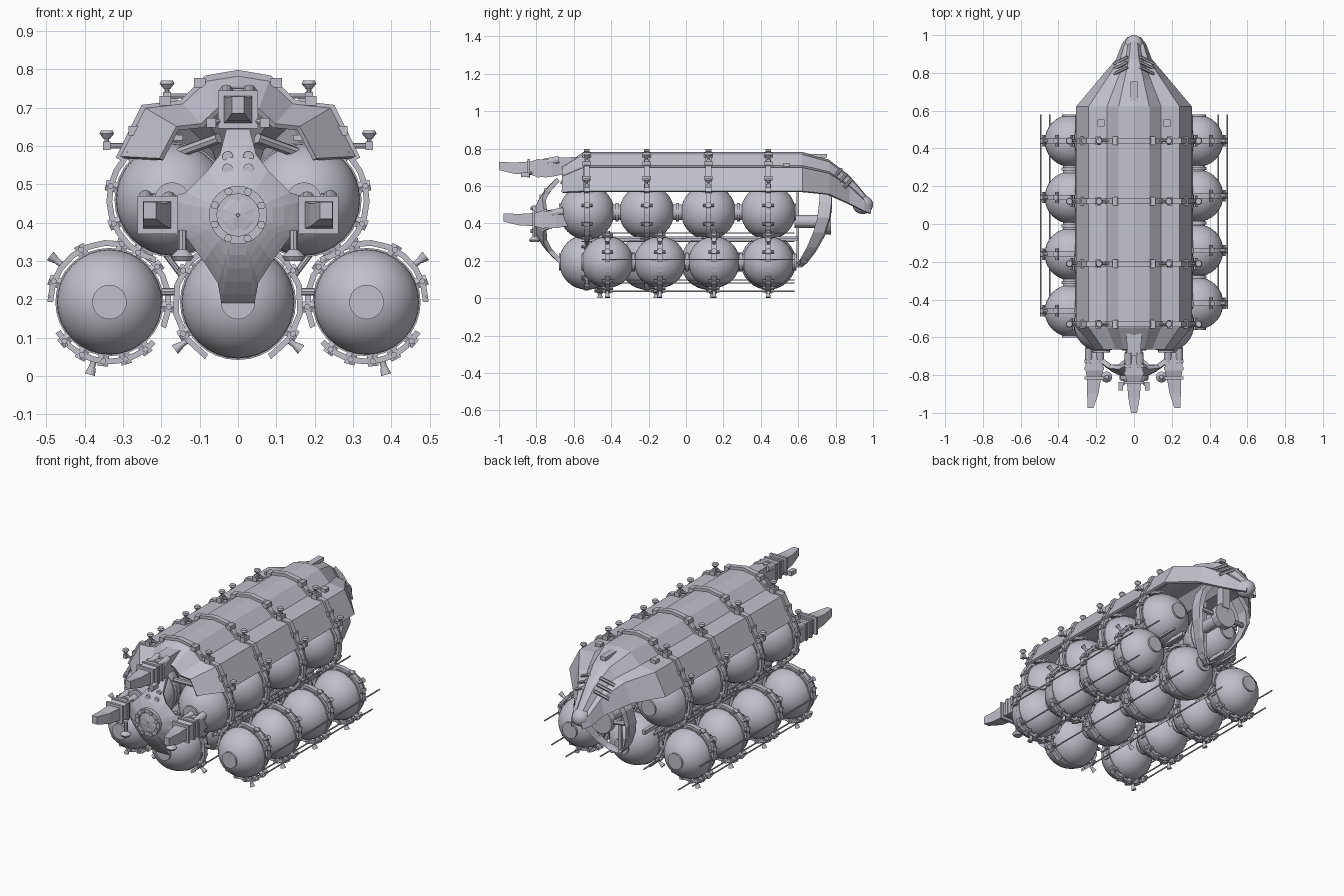
import bpy, bmesh
from math import sin, cos, pi, radians
from mathutils import Vector

cube = bpy.data.objects.get("Cube")
if cube:
    bpy.data.objects.remove(cube, do_unlink=True)

hull_grey = bpy.data.materials.new("hull_grey")
hull_grey.use_nodes = True
GREY = (0.53, 0.53, 0.6, 1)
hull_grey.diffuse_color = GREY
hull_grey.node_tree.nodes["Principled BSDF"].inputs["Base Color"].default_value = GREY


def finish(name, bm, smooth=False, thick=0):
    bmesh.ops.recalc_face_normals(bm, faces=bm.faces)
    mesh = bpy.data.meshes.new(name)
    for f in bm.faces:
        f.smooth = smooth
    bm.to_mesh(mesh)
    bm.free()
    mesh.materials.append(hull_grey)
    ob = bpy.data.objects.new(name, mesh)
    bpy.context.collection.objects.link(ob)
    if thick:
        mod = ob.modifiers.new("thickness", 'SOLIDIFY')
        mod.thickness, mod.offset = thick, 0
    return ob


def loft(name, sections, closed=True, caps=True, thick=0):
    bm = bmesh.new()
    rows = [[bm.verts.new(p) for p in s] for s in sections]
    n = len(rows[0])
    for a, b in zip(rows, rows[1:]):
        for i in range(n if closed else n - 1):
            j = (i + 1) % n
            bm.faces.new((a[i], a[j], b[j], b[i]))
    if caps and closed:
        bm.faces.new(rows[0])
        bm.faces.new(rows[-1])
    return finish(name, bm, thick=thick)


def tube(name, a, b, r, r2=None, n=12):
    a, b = Vector(a), Vector(b)
    r2 = r if r2 is None else r2
    q = (b - a).to_track_quat('Z', 'Y')
    circle = [Vector((cos(2 * pi * i / n), sin(2 * pi * i / n), 0)) for i in range(n)]
    return loft(name, [[p + q @ (c * s) for c in circle] for p, s in ((a, r), (b, r2))])


def box(name, x, y, z, sx, sy, sz):
    return rect_loft(name, [(x, y - sy / 2, z, sx / 2, sz / 2), (x, y + sy / 2, z, sx / 2, sz / 2)])


def rect_loft(name, stations):
    # rectangles across y, bridged along their stations
    return loft(name, [[(x - w, y, z - h), (x + w, y, z - h), (x + w, y, z + h), (x - w, y, z + h)]
                       for x, y, z, w, h in stations])


def arc_ring(name, c, r0, r1, w, start=0, end=360, n=16):
    # flat-sided rectangular ring or arc lying across y
    full = end - start == 360
    secs = []
    for i in range(n + 1):
        t = radians(start + (end - start) * i / n)
        secs.append([(c[0] + r * cos(t), c[1] + y, c[2] + r * sin(t))
                     for r, y in ((r0, -w), (r1, -w), (r1, w), (r0, w))])
    return loft(name, secs, caps=not full)


def sphere(name, c, r, stretch=1):
    bm = bmesh.new()
    bmesh.ops.create_uvsphere(bm, u_segments=32, v_segments=16, radius=r)
    for v in bm.verts:
        x, y, z = v.co
        v.co = (c[0] + x, c[1] + z * stretch, c[2] - y)
    return finish(name, bm, smooth=True)


def polar(c, r, deg):
    return Vector((c[0] + r * cos(radians(deg)), c[1], c[2] + r * sin(radians(deg))))


# Tank rows: centre x, z, radius, y stations, ring arcs, nozzle angles, rail angles
MAIN = (-.53, -.21, .12, .44)
rows = [("centre", 0, .193, .148, MAIN, [(-60, 240)], (217, 323), (215, 325))]
for s, ys, side in ((1, (-.42, -.14, .15, .44), "left"), (-1, (-.46, -.16, .14, .44), "right")):
    m = (lambda a: a) if s == 1 else (lambda a: 180 - a)
    outer_arcs = [(0, 205), (222, 330)] if s == 1 else [(-25, 180), (210, 318)]
    rows.append((side + "_outer", s * .335, .193, .138, ys, outer_arcs,
                 (m(38), m(285)), (m(5), m(278), m(100), m(315))))
    upper_arc = [(-75, 100)] if s == 1 else [(80, 255)]
    rows.append((side + "_upper", s * .172, .46, .147, MAIN, upper_arc, (), (m(290),)))

for name, x, z, r, ys, arcs, nozzles, rails in rows:
    for y in ys:
        c = (x, y, z)
        sphere(name + "_tank", c, r)
        arc_ring(name + "_inner_hoop", c, r - .004, r + .003, .012, n=32)
        for a0, a1 in arcs:
            arc_ring(name + "_ring", c, r + .009, r + .024, .014, a0, a1, 12)
            for k in range(5):
                a = a0 + (a1 - a0) * (k + .5) / 5
                tube(name + "_clamp", polar(c, r, a), polar(c, r + .03, a), .016, n=6)
                tube(name + "_clamp_bolt", polar((x, y - .03, z), r + .017, a),
                     polar((x, y + .03, z), r + .017, a), .008, n=8)
        for a in nozzles:
            tube(name + "_nozzle_stem", polar(c, r + .02, a), polar(c, r + .042, a), .008)
            tube(name + "_nozzle", polar(c, r + .038, a), polar(c, r + .058, a), .009, .014)
    # collars joining neighbours and end caps
    for a, b in zip(ys, ys[1:]):
        tube(name + "_collar", (x, a + r - .015, z), (x, b - r + .015, z), .042, n=20)
        tube(name + "_collar_lip", (x, (a + b) / 2 - .008, z), (x, (a + b) / 2 + .008, z), .05, n=20)
    for y, s in ((ys[0], -1), (ys[-1], 1)):
        tube(name + "_end_cap", (x, y, z), (x, y + s * (r + .002), z), .045, n=24)
    for a in rails:
        p = polar((x, 0, z), r + .02, a)
        tube(name + "_rail", (p.x, ys[0] - .03, p.z), (p.x, .58, p.z), .004, n=6)

# Cross braces and keel beams between rows
for s in (-1, 1):
    box("keel_beam", s * .15, .09, .318, .02, 1.02, .022)
    box("side_beam", s * .215, .09, .325, .012, 1.02, .012)
    for y in MAIN:
        tube("brace", (s * .145, y, .26), (s * .205, y, .34), .008, n=8)
        tube("brace", (s * .16, y, .22), (s * .2, y, .22), .01, n=8)
        tube("brace", (s * .22, y, .32), (s * .27, y, .335), .01, n=8)
box("rear_frame", 0, .597, .37, .02, .014, .4)

# Armoured canopy over the upper tanks
HALF = [(1, 0), (.79, .6), (.47, .65), (.26, .94), (0, 1)]
PROFILE = [(-u, v) for u, v in HALF] + [(u, v) for u, v in HALF[-2::-1]]


def canopy(y, w, low, high):
    return [(u * w, y, low + (high - low) * v) for u, v in PROFILE]


loft("canopy", [canopy(*s) for s in (
    (-.66, .2, .565, .7), (-.545, .3, .57, .775), (.62, .3, .57, .775), (.76, .182, .555, .735),
    (.87, .088, .505, .65), (.95, .058, .465, .555), (.985, .03, .452, .51))], closed=False, thick=.014)
for y in MAIN:
    loft("canopy_band", [canopy(y + d, .31, .565, .788) for d in (-.015, .015)], closed=False, thick=.02)
    for s in (-1, 1):
        # Band latches and mushroom sensors
        for x, z in ((.27, .64), (.19, .718), (.1, .765)):
            box("band_latch", s * x, y, z, .03, .045, .025)
        for x0, x1, z in ((.12, .185, .73), (.295, .342, .6)):
            tube("sensor_arm", (s * x0, y, z), (s * x1, y, z), .007, n=8)
            box("sensor_elbow", s * x1, y, z, .02, .022, .022)
            tube("sensor_stem", (s * x1, y, z), (s * x1, y, z + .025), .006, n=8)
            tube("sensor_cup", (s * x1, y, z + .018), (s * x1, y, z + .032), .008, .019)
            tube("sensor_lid", (s * x1, y, z + .032), (s * x1, y, z + .04), .019, .015)

# Nose details
sphere("nose_cap", (0, .945, .5), .05, 1.1)
box("nose_hatch", 0, .7, .762, .035, .11, .02)
for s in (-1, 1):
    box("canopy_hatch", s * .175, .535, .713, .035, .035, .02)
    for k in range(3):
        y = .81 + k * .027
        tube("nose_slat", (s * .035, y + .02, .69 - k * .028), (s * .105, y - .015, .65 - k * .028), .009, n=6)

# Four-armed dish at the front
ARMS = [(.03, .215), (.045, .15), (.075, .11), (.13, .055), (.19, .04), (.19, -.04),
        (.125, -.06), (.085, -.115), (.05, -.17), (.043, -.22)]
STAR = ARMS + [(-x, z) for x, z in reversed(ARMS)]
CZ = .42
loft("front_dish", [[(x * k, -.805 + 2.6 * k * k * (x * x + z * z), CZ + z * k) for x, z in STAR]
                    for k in (.02, .25, .45, .6, .75, .9, 1)], caps=False, thick=.024)
arc_ring("dock_ring", (0, -.8, CZ), .055, .076, .022, n=24)
tube("dock_plate", (0, -.78, CZ), (0, -.812, CZ), .056, n=24)
for k in range(8):
    p = polar((0, -.82, CZ), .066, k * 45 + 22)
    tube("dock_lug", p, p + Vector((0, -.012, 0)), .011, n=6)
for s in (-1, 1):
    for z in (.54, .572):
        y = -.8 + 2.6 * (z - CZ) ** 2
        tube("dish_port", (s * .027, y + .01, z), (s * .027, y - .02, z), .014, n=16)
    tube("dish_arch", (s * .05, -.66, .62), (s * .16, -.58, .58), .014, n=8)

# Engine pods with blade tips: one above, two at the sides
for name, x, z, y0, lean in (("top", 0, .695, 0, 0), ("left", .21, .42, .025, 1), ("right", -.21, .42, .025, -1)):
    rect_loft(name + "_pod_mount", [(x, -.58, z + .01, .04, .05), (x, -.7 + y0, z + .01, .036, .045)])
    rect_loft(name + "_pod", [(x, -.66 + y0, z, .034, .034), (x, -.72 + y0, z, .047, .046),
                              (x, -.8 + y0, z, .047, .046), (x, -.83 + y0, z, .04, .036)])
    for y in (-.75, -.79, -.84):
        box(name + "_pod_rib", x, y + y0, z, .104, .014, .1)
    rect_loft(name + "_pod_blade", [(x, -.83 + y0, z, .038, .036), (x + lean * .008, -.92 + y0, z, .03, .03),
                                    (x + lean * .02, -1 + y0, z + .012, .016, .022)])
    for s in (-1, 1):
        tube(name + "_pod_thruster", (x + s * .03, -.68 + y0, z + .045), (x + s * .03, -.76 + y0, z + .03), .02)
for s in (-1, 1):
    tube("pod_sensor_stem", (s * .145, -.81, .38), (s * .145, -.81, .32), .011, n=8)
    tube("pod_sensor_cup", (s * .145, -.81, .33), (s * .145, -.81, .312), .012, .03)
    tube("pod_sensor_lid", (s * .145, -.81, .312), (s * .145, -.81, .3), .03, .022)
    box("pod_sensor_bracket", s * .07, -.86, .66, .025, .045, .025)
    tube("bracket_arm", (s * .07, -.86, .66), (s * .03, -.82, .67), .008, n=8)

# Curved claw ribs and docking hub under the nose
for s in (-1, 1):
    rib = [(.1, .745, .57, .03), (.15, .745, .5, .033), (.165, .735, .42, .033), (.145, .71, .34, .03),
           (.1, .67, .26, .024), (.05, .63, .2, .018), (0, .605, .175, .012)]
    loft("claw_rib", [[(s * (x + dx), y + dy * w, z + dx) for dx, dy in
                       ((-.012, -1), (.012, -1), (.012, 1), (-.012, 1))] for x, y, z, w in rib])
tube("rear_hub", (0, .58, .41), (0, .775, .41), .034, n=20)
arc_ring("rear_hub_ring", (0, .755, .41), .034, .07, .02, n=16)
box("rear_hub_strut", 0, .755, .52, .05, .05, .13)
for s in (-1, 1):
    tube("rear_hub_spoke", (s * .05, .745, .41), (s * .16, .735, .42), .014, n=8)
